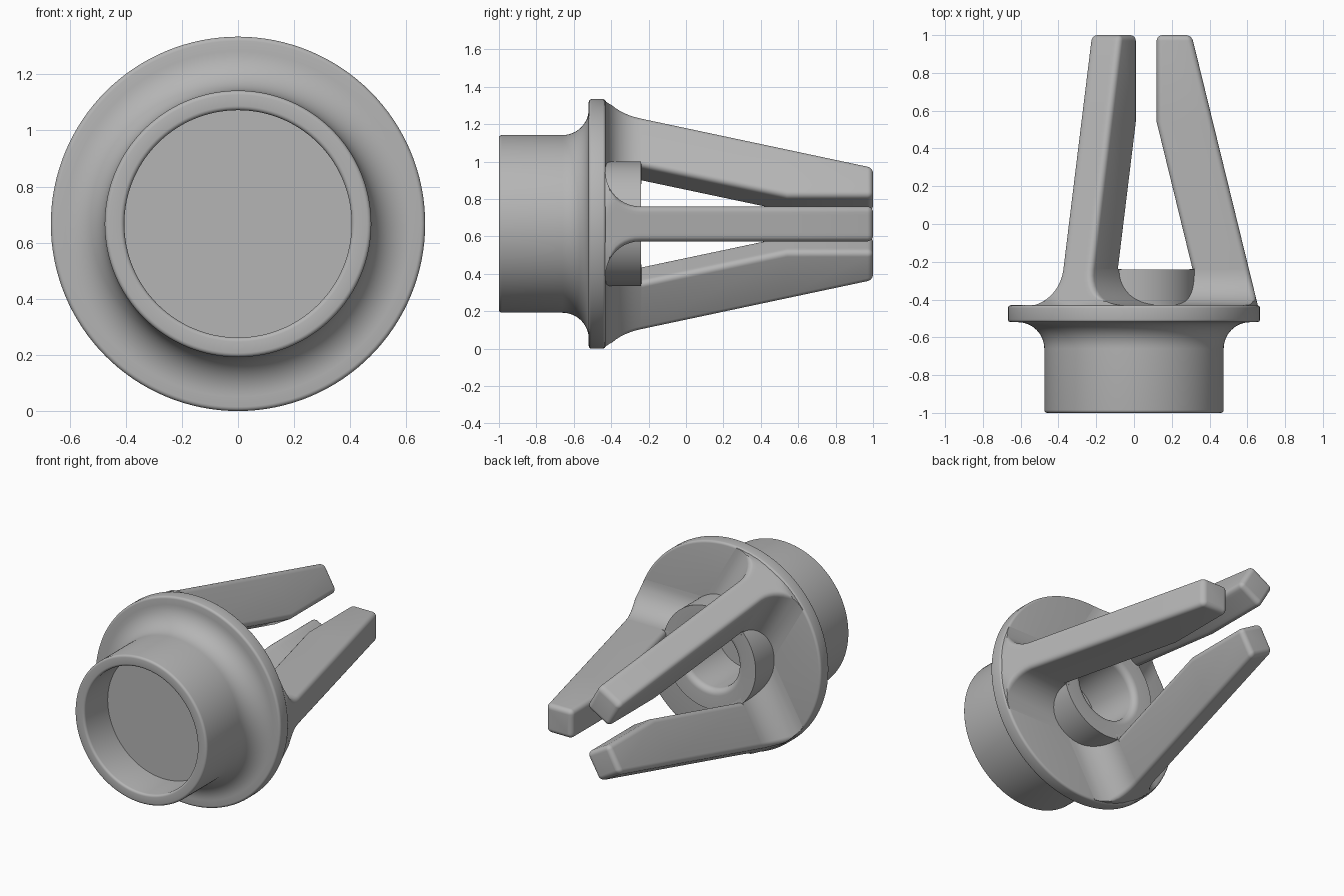
import bpy, bmesh, math
from mathutils import Vector

old = bpy.data.objects.get("Cube")
if old:
    bpy.data.objects.remove(old)

AXIS_Z = 0.667
FLANGE_R = 0.667
FLANGE_BACK = -0.43
HUB_BACK = -0.24

grey = bpy.data.materials.new("plain grey")
grey.use_nodes = True
colour = (0.46, 0.46, 0.46, 1)
grey.diffuse_color = colour
grey.node_tree.nodes["Principled BSDF"].inputs["Base Color"].default_value = colour


def finish(bm, name):
    bmesh.ops.recalc_face_normals(bm, faces=bm.faces)
    mesh = bpy.data.meshes.new(name)
    bm.to_mesh(mesh)
    bm.free()
    mesh.materials.append(grey)
    obj = bpy.data.objects.new(name, mesh)
    bpy.context.collection.objects.link(obj)
    bpy.ops.object.select_all(action="DESELECT")
    obj.select_set(True)
    bpy.context.view_layer.objects.active = obj
    bpy.ops.object.shade_smooth_by_angle(angle=math.radians(32))
    return obj


def arc(cx, cy, radius, start, end, steps=5):
    """Points of an arc, angles in degrees."""
    angles = [math.radians(start + (end - start) * i / steps) for i in range(steps + 1)]
    return [(cx + radius * math.cos(a), cy + radius * math.sin(a)) for a in angles]


# Turned body: cup, coved flange and hub with a blind bore, as (radius, y)
e = 0.015
profile = [(0, -0.76), (0.405, -0.76)]
profile += arc(0.405 + e, -1 + e, e, 180, 270, 4)
profile += arc(0.475 - e, -1 + e, e, 270, 360, 4)
profile += arc(0.615, -0.66, 0.14, 180, 90, 12)
profile += arc(FLANGE_R - e, -0.52 + e, e, 270, 360, 4)
profile += arc(FLANGE_R - e, FLANGE_BACK - e, e, 0, 90, 4)
profile += [(0.333, FLANGE_BACK), (0.333, HUB_BACK)]
profile += arc(0.24, HUB_BACK - 0.04, 0.04, 90, 180, 6)
profile += [(0.2, -0.6), (0, -0.6)]

bm = bmesh.new()
verts = [bm.verts.new((r, y, AXIS_Z)) for r, y in profile]
edges = [bm.edges.new(pair) for pair in zip(verts, verts[1:])]
bmesh.ops.spin(bm, geom=verts + edges, cent=(0, 0, AXIS_Z), axis=(0, 1, 0),
               angle=math.tau, steps=128, use_merge=False)
bmesh.ops.remove_doubles(bm, verts=bm.verts, dist=0.0002)
finish(bm, "flanged_body")

# Fingers: rounded rectangular sections lofted along y
HALF_W, ROUND, COVE = 0.093, 0.03, 0.185


def inner(y):
    return 0.12 + 0.244 * max(0, 0.54 - y)


def outer(y):
    return 0.305 + 0.245 * (1 - y)


def half_width(y):
    d = COVE - max(0, y - FLANGE_BACK)
    return HALF_W + (COVE - math.sqrt(COVE ** 2 - d ** 2) if d > 0 else 0)


def section(y, inset):
    """Closed outline of (radial, tangential) points at one station."""
    lo, hi, w = inner(y) + inset, outer(y) - inset, half_width(y) - inset
    c = max(ROUND - inset, 0.002)
    steps = [(i / 8 * 2 - 1) * (w - c) for i in range(1, 8)]
    pts = arc(hi - c, -w + c, c, -90, 0)
    pts += [(hi, t) for t in steps]
    pts += arc(hi - c, w - c, c, 0, 90)
    pts += arc(lo + c, w - c, c, 90, 180)
    pts += [(lo, -t) for t in steps]
    pts += arc(lo + c, -w + c, c, 180, 270)
    result = []
    for i, (r, t) in enumerate(pts):
        if i < len(pts) // 2:
            r = min(r, math.sqrt((FLANGE_R - 0.007) ** 2 - t * t))
        elif y <= HUB_BACK:
            # Feet end inside the hub wall
            r = math.sqrt(max(0.3 ** 2 - t * t, 0.0001))
        result.append((r, t))
    return result


stations = [(-0.45, 0)]
stations += [(FLANGE_BACK + COVE * (1 - math.cos(math.radians(a))), 0) for a in range(0, 91, 9)]
stations += [(HUB_BACK, 0), (HUB_BACK + 0.002, 0), (0.54, 0)]
for a in range(0, 91, 15):
    s = math.radians(a)
    stations.append((1 - ROUND + ROUND * math.sin(s), ROUND * (1 - math.cos(s))))


def build_finger(name, degrees):
    a = math.radians(degrees)
    radial = Vector((math.cos(a), 0, math.sin(a)))
    tangent = Vector((-math.sin(a), 0, math.cos(a)))
    bm = bmesh.new()
    rings = []
    for y, inset in stations:
        base = Vector((0, y, AXIS_Z))
        rings.append([bm.verts.new(base + radial * r + tangent * t)
                      for r, t in section(y, inset)])
    for low, high in zip(rings, rings[1:]):
        n = len(low)
        for i in range(n):
            j = (i + 1) % n
            bm.faces.new((low[i], low[j], high[j], high[i]))
    bm.faces.new(rings[0])
    bm.faces.new(rings[-1])
    finish(bm, name)


for name, degrees in (("left_finger", 0), ("upper_finger", 120), ("lower_finger", 240)):
    build_finger(name, degrees)
